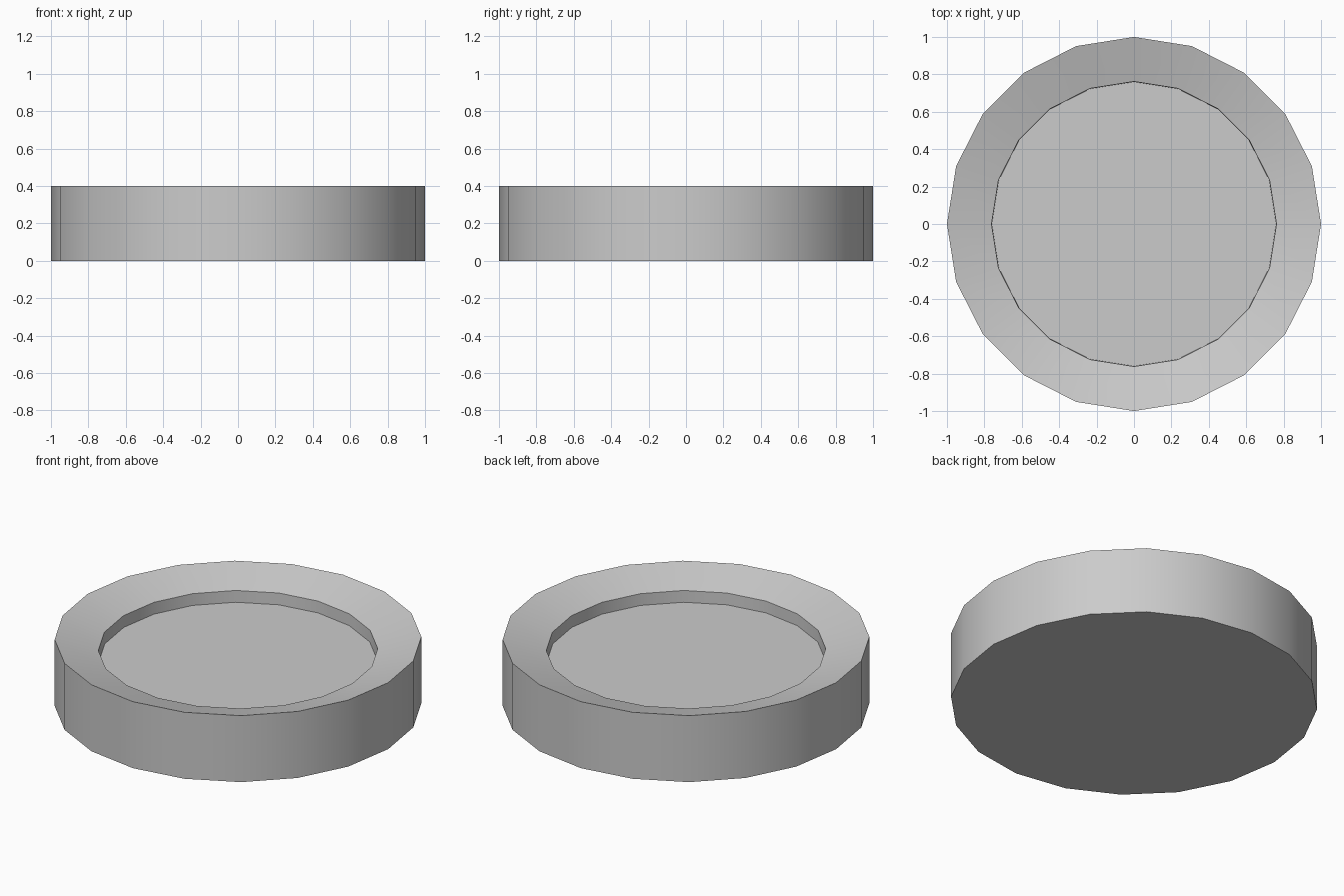
import bpy, bmesh
from math import cos, sin, tau, radians

if "Cube" in bpy.data.objects:
    bpy.data.objects.remove(bpy.data.objects["Cube"])

SIDES = 20
# Cross-section (radius, height): base, outer rim, inward slope, recess wall
PROFILE = [(1.0, 0.0), (1.0, 0.4), (0.762, 0.332), (0.76, 0.262)]

bm = bmesh.new()
rings = [[bm.verts.new((r * cos(tau * i / SIDES), r * sin(tau * i / SIDES), z))
          for i in range(SIDES)] for r, z in PROFILE]

# Outer wall, sloped rim and recess wall
for low, high in zip(rings, rings[1:]):
    for i in range(SIDES):
        j = (i + 1) % SIDES
        bm.faces.new((low[i], low[j], high[j], high[i]))

# Underside and recessed floor
bm.faces.new(rings[0][::-1])
bm.faces.new(rings[-1])

mesh = bpy.data.meshes.new("recessed_disc")
bm.to_mesh(mesh)
bm.free()
disc = bpy.data.objects.new("recessed_disc", mesh)
bpy.context.collection.objects.link(disc)

# Smooth around the walls, crisp at the rims
bpy.context.view_layer.objects.active = disc
disc.select_set(True)
bpy.ops.object.shade_smooth_by_angle(angle=radians(30))
